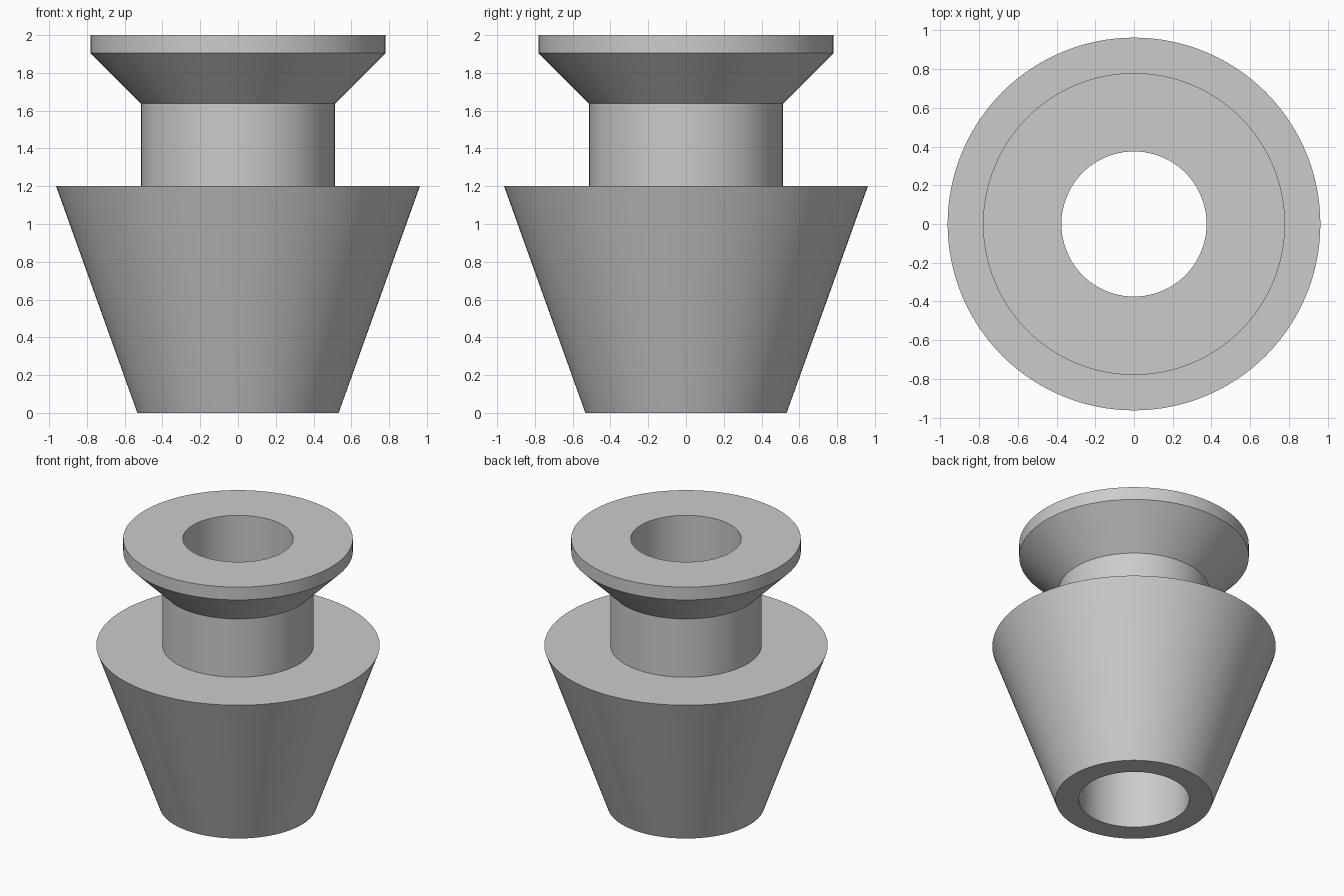
import bpy
import bmesh
import math
from mathutils import Vector

cube = bpy.data.objects.get("Cube")
if cube:
    bpy.data.objects.remove(cube, do_unlink=True)

SEGMENTS = 128
BORE = 0.375

# Single grey material
grey = bpy.data.materials.new("light grey")
grey.use_nodes = True
colour = (0.6, 0.6, 0.6, 1.0)
grey.diffuse_color = colour
grey.node_tree.nodes["Principled BSDF"].inputs["Base Color"].default_value = colour


def revolve(name, profile):
    """Turn a closed (radius, height) outline around the z axis."""
    bm = bmesh.new()
    verts = [bm.verts.new((r, 0, z)) for r, z in profile]
    edges = [bm.edges.new((a, b)) for a, b in zip(verts, verts[1:] + verts[:1])]
    bmesh.ops.spin(bm, geom=verts + edges, cent=Vector(), axis=Vector((0, 0, 1)),
                   angle=math.tau, steps=SEGMENTS)
    bmesh.ops.remove_doubles(bm, verts=bm.verts[:], dist=1e-5)
    bmesh.ops.recalc_face_normals(bm, faces=bm.faces[:])
    mesh = bpy.data.meshes.new(name)
    bm.to_mesh(mesh)
    bm.free()
    mesh.materials.append(grey)
    obj = bpy.data.objects.new(name, mesh)
    bpy.context.collection.objects.link(obj)
    bpy.ops.object.select_all(action="DESELECT")
    obj.select_set(True)
    bpy.context.view_layer.objects.active = obj
    bpy.ops.object.shade_smooth_by_angle(angle=math.radians(15))
    return obj


# Hollow turned part: tapered body, neck, flared rim and straight bore
revolve("grooved_bushing", [
    (BORE, 0), (0.533, 0),
    (0.963, 1.2), (0.513, 1.2),
    (0.513, 1.637), (0.78, 1.904),
    (0.78, 2), (BORE, 2),
])
